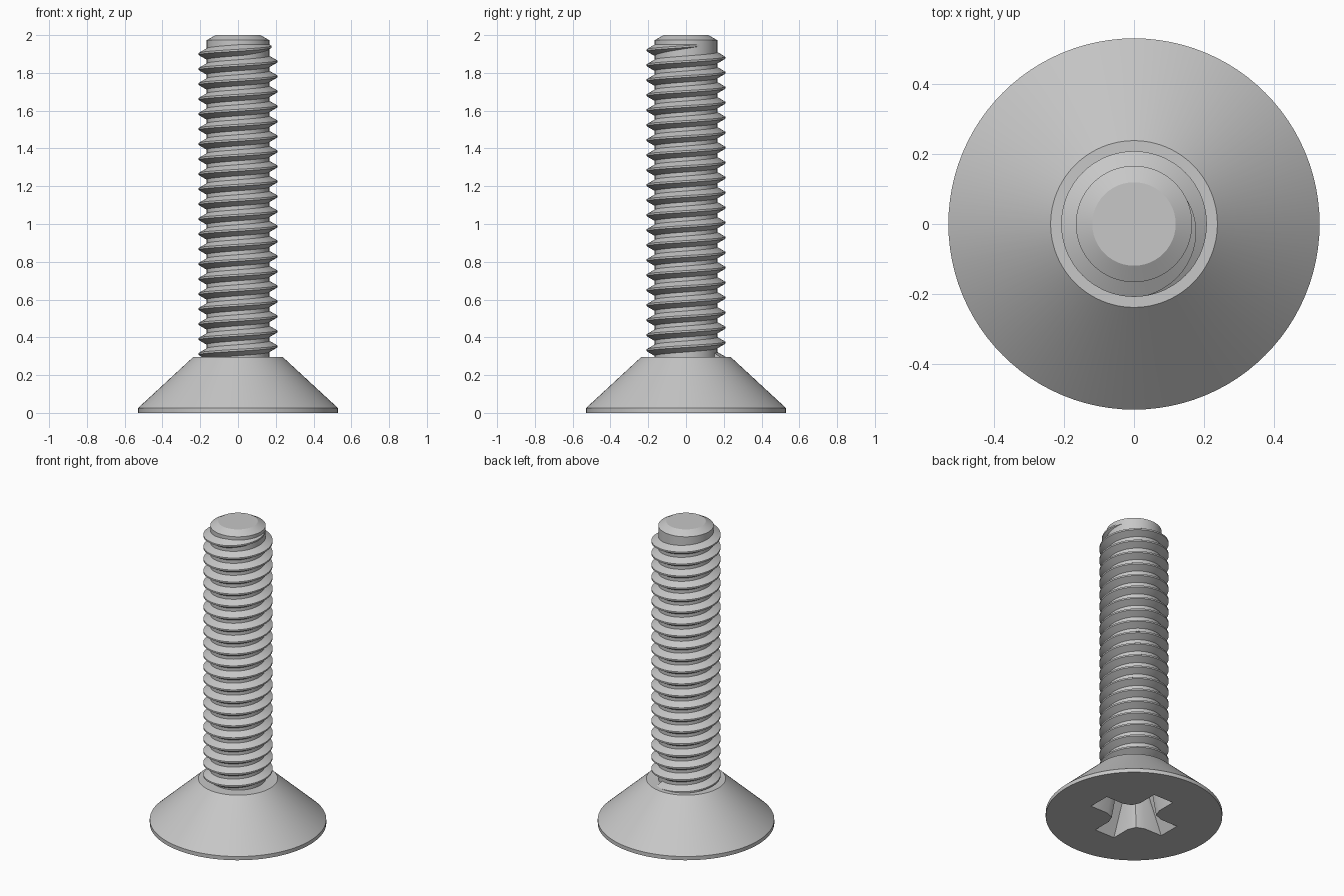
import bpy, bmesh
from math import pi, cos, sin, radians

cube = bpy.data.objects.get("Cube")
if cube:
    bpy.data.objects.remove(cube, do_unlink=True)

steel = bpy.data.materials.new("grey_steel")
steel.use_nodes = True
grey = (0.57, 0.57, 0.57, 1)
steel.diffuse_color = grey
steel.node_tree.nodes["Principled BSDF"].inputs["Base Color"].default_value = grey


def loft(name, rings):
    """Join equal-sized rings of points with quads and cap both ends."""
    bm = bmesh.new()
    loops = [[bm.verts.new(p) for p in ring] for ring in rings]
    n = len(loops[0])
    for a, b in zip(loops, loops[1:]):
        for i in range(n):
            j = (i + 1) % n
            bm.faces.new((a[i], a[j], b[j], b[i]))
    bm.faces.new(loops[0][::-1])
    bm.faces.new(loops[-1])
    bmesh.ops.recalc_face_normals(bm, faces=bm.faces)
    mesh = bpy.data.meshes.new(name)
    bm.to_mesh(mesh)
    bm.free()
    mesh.materials.append(steel)
    obj = bpy.data.objects.new(name, mesh)
    bpy.context.collection.objects.link(obj)
    return obj


def circle(r, z, n=96):
    return [(r * cos(2 * pi * i / n), r * sin(2 * pi * i / n), z) for i in range(n)]


def cross(length, w, fillet, z):
    """Four-armed outline with eased inner corners."""
    f = w + 0.29 * fillet
    arm = [(length, -w), (length, w), (w + fillet, w), (f, f), (w, w + fillet)]
    pts = []
    for k in range(4):
        c, s = round(cos(k * pi / 2)), round(sin(k * pi / 2))
        pts += [(c * x - s * y, s * x + c * y, z) for x, y in arm]
    return pts


def smooth(obj):
    bpy.ops.object.select_all(action='DESELECT')
    obj.select_set(True)
    bpy.context.view_layer.objects.active = obj
    bpy.ops.object.shade_smooth_by_angle(angle=radians(25))


# Countersunk head
head = loft("countersunk_head", [circle(0.53, 0), circle(0.53, 0.025), circle(0.238, 0.295)])

# Tapered cross recess cut into the head
cutter = loft("recess_cutter", [cross(0.28, 0.074, 0.075, -0.01),
                                cross(0.15, 0.05, 0.06, 0.24)])
cutter.hide_render = True
cut = head.modifiers.new("recess", 'BOOLEAN')
cut.operation = 'DIFFERENCE'
cut.solver = 'EXACT'
cut.object = cutter
bpy.context.view_layer.objects.active = head
bpy.ops.object.modifier_apply(modifier=cut.name)
bpy.data.objects.remove(cutter, do_unlink=True)

# Shank with chamfered tip
core_r, crest_r = 0.166, 0.208
shank = loft("shank", [circle(core_r, 0.27), circle(core_r, 1.973), circle(0.119, 2.0)])

# Right-hand thread, running out into the shank at the tip
pitch, steps = 0.0794, 72
end = radians(25)
count = int(20.9 * steps)
sections = []
for i in range(count + 1):
    a = end - (count - i) * 2 * pi / steps
    z = 1.90 + pitch * (a + pi) / (2 * pi)
    fade = min(1, (end - a) / radians(105))
    h = (crest_r - core_r) * fade
    root = core_r - 0.004
    half = 0.005 + 0.58 * (h + 0.004)
    profile = [(root, -half), (core_r + h, -0.005), (core_r + h, 0.005), (root, half)]
    sections.append([(r * cos(a), r * sin(a), z + dz) for r, dz in profile])
thread = loft("thread", sections)

for part in (head, shank, thread):
    smooth(part)
